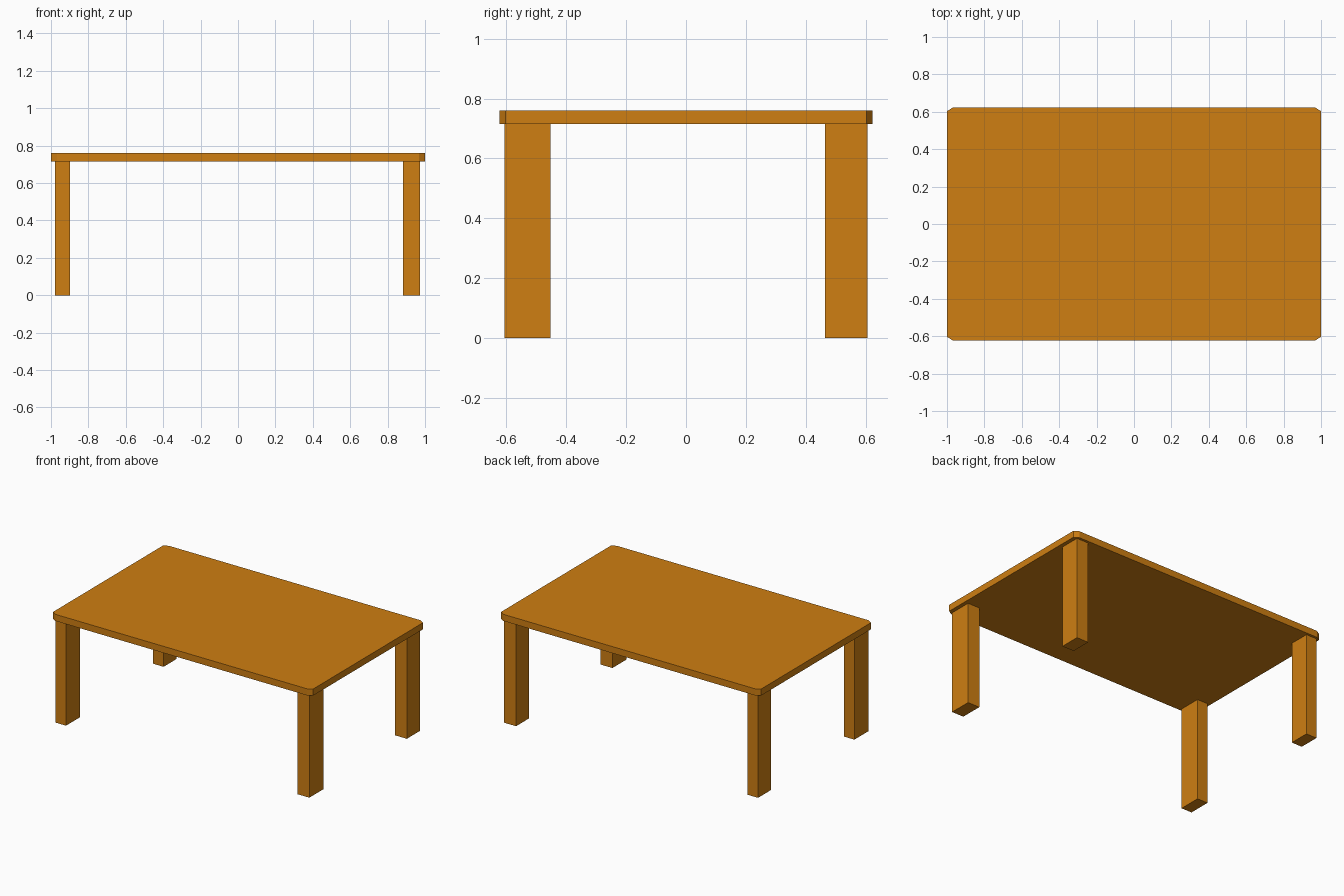
import bpy, bmesh

if "Cube" in bpy.data.objects:
    bpy.data.objects.remove(bpy.data.objects["Cube"])

wood = bpy.data.materials.new("warm_wood")
wood.diffuse_color = (0.62, 0.21, 0.006, 1)
wood.use_nodes = True
wood.node_tree.nodes["Principled BSDF"].inputs["Base Color"].default_value = wood.diffuse_color


def prism(name, outline, z0, z1):
    """Extrude a flat outline from z0 up to z1."""
    bm = bmesh.new()
    face = bm.faces.new([bm.verts.new((x, y, z0)) for x, y in outline])
    out = bmesh.ops.extrude_face_region(bm, geom=[face])
    for v in out["geom"]:
        if isinstance(v, bmesh.types.BMVert):
            v.co.z = z1
    bmesh.ops.recalc_face_normals(bm, faces=bm.faces[:])
    mesh = bpy.data.meshes.new(name)
    bm.to_mesh(mesh)
    bm.free()
    mesh.materials.append(wood)
    obj = bpy.data.objects.new(name, mesh)
    bpy.context.collection.objects.link(obj)
    return obj


# Table top: thin slab with clipped corners
TOP, UNDER = 0.761, 0.715
X, Y, CX, CY = 1.0, 0.623, 0.032, 0.02
prism("table_top", [
    (-X + CX, -Y), (X - CX, -Y), (X, -Y + CY), (X, Y - CY),
    (X - CX, Y), (-X + CX, Y), (-X, Y - CY), (-X, -Y + CY)], UNDER, TOP)

# Four rectangular legs, the front pair slightly deeper
sides = {"left": (-0.978, -0.897), "right": (0.882, 0.973)}
rows = {"front": (-0.607, -0.452), "back": (0.464, 0.606)}
for row, (y0, y1) in rows.items():
    for side, (x0, x1) in sides.items():
        prism(f"{row}_{side}_leg",
              [(x0, y0), (x1, y0), (x1, y1), (x0, y1)], 0, UNDER)
